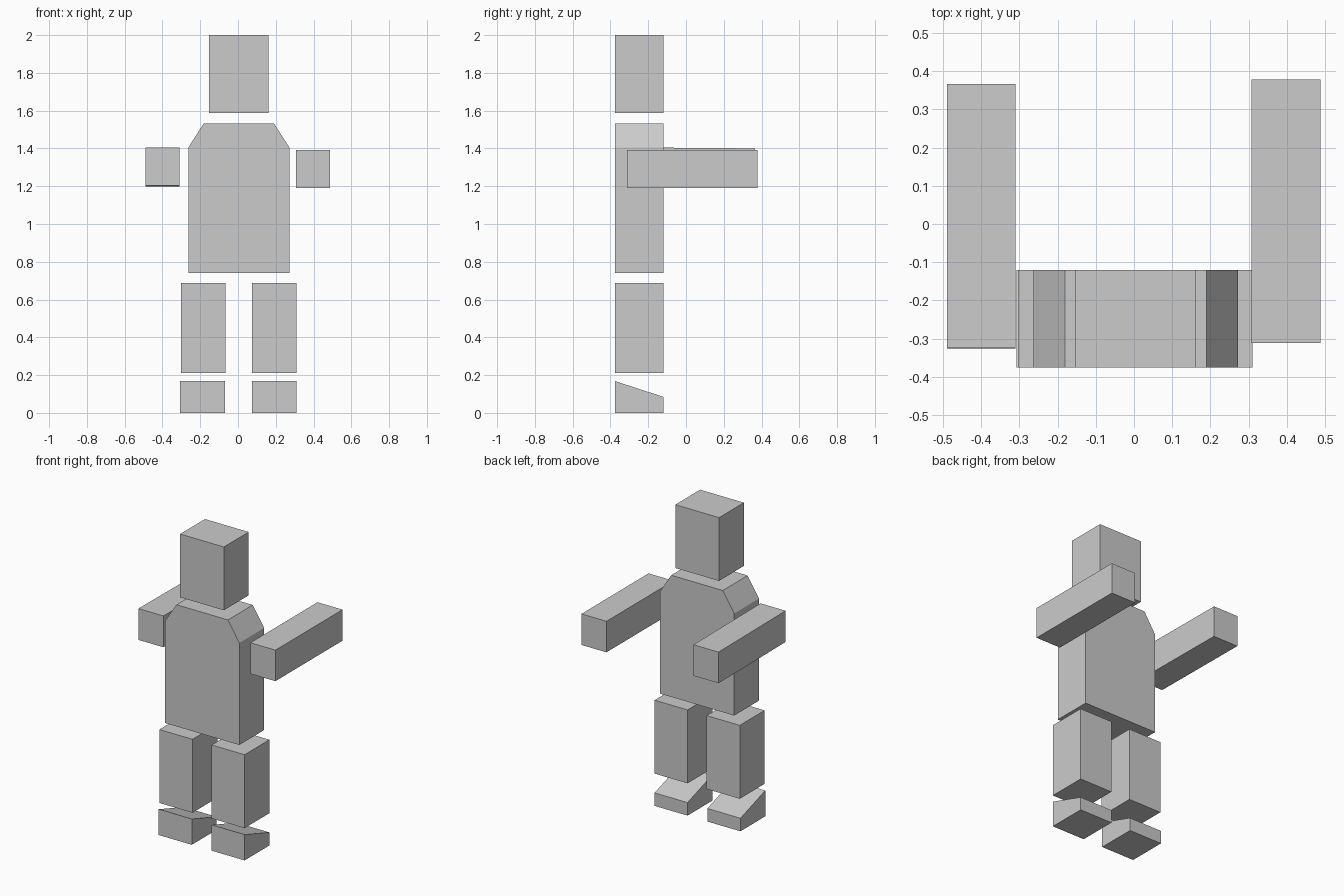
import bpy
import bmesh
from mathutils import Matrix, Vector

cube = bpy.data.objects.get("Cube")
if cube:
    bpy.data.objects.remove(cube, do_unlink=True)

grey = bpy.data.materials.new("plain grey")
grey.use_nodes = True
colour = (0.6, 0.6, 0.6, 1)
grey.diffuse_color = colour
grey.node_tree.nodes["Principled BSDF"].inputs["Base Color"].default_value = colour

FRONT, BACK = -0.375, -0.12


def finish(name, bm):
    bmesh.ops.recalc_face_normals(bm, faces=bm.faces)
    mesh = bpy.data.meshes.new(name)
    bm.to_mesh(mesh)
    bm.free()
    mesh.materials.append(grey)
    obj = bpy.data.objects.new(name, mesh)
    bpy.context.collection.objects.link(obj)
    return obj


def block(name, x, z, y=(FRONT, BACK), tilt=0, back_top=None):
    """Box between limits, with an optional tilt and lowered back top edge."""
    bm = bmesh.new()
    bmesh.ops.create_cube(bm, size=1)
    size = Vector((x[1] - x[0], y[1] - y[0], z[1] - z[0]))
    centre = Vector((sum(x), sum(y), sum(z))) / 2
    for v in bm.verts:
        v.co = v.co * size
        if back_top is not None and v.co.y > 0 and v.co.z > 0:
            v.co.z = back_top - centre.z
    obj = finish(name, bm)
    obj.matrix_world = Matrix.Translation(centre) @ Matrix.Rotation(tilt, 4, "X")
    return obj


# Head
block("head", (-0.154, 0.161), (1.588, 2.0))

# Torso with sloped shoulders, extruded from its front outline
outline = [(-0.263, 0.741), (0.272, 0.741), (0.272, 1.405),
           (0.19, 1.533), (-0.181, 1.533), (-0.263, 1.405)]
bm = bmesh.new()
face = bm.faces.new([bm.verts.new((x, FRONT, z)) for x, z in outline])
extruded = bmesh.ops.extrude_face_region(bm, geom=[face])["geom"]
bmesh.ops.translate(bm, vec=(0, BACK - FRONT, 0),
                    verts=[g for g in extruded if isinstance(g, bmesh.types.BMVert)])
finish("torso", bm)

# Arms reaching backwards, the right one tipped very slightly down
block("right_arm", (-0.49, -0.31), (1.2, 1.403), (-0.325, 0.365), tilt=-0.008)
block("left_arm", (0.308, 0.488), (1.19, 1.392), (-0.312, 0.378))

# Legs and wedge feet
for side, leg_x, foot_x in (("right", (-0.303, -0.065), (-0.308, -0.07)),
                            ("left", (0.073, 0.31), (0.073, 0.31))):
    block(side + "_leg", leg_x, (0.21, 0.688))
    block(side + "_foot", foot_x, (0, 0.168), back_top=0.085)
